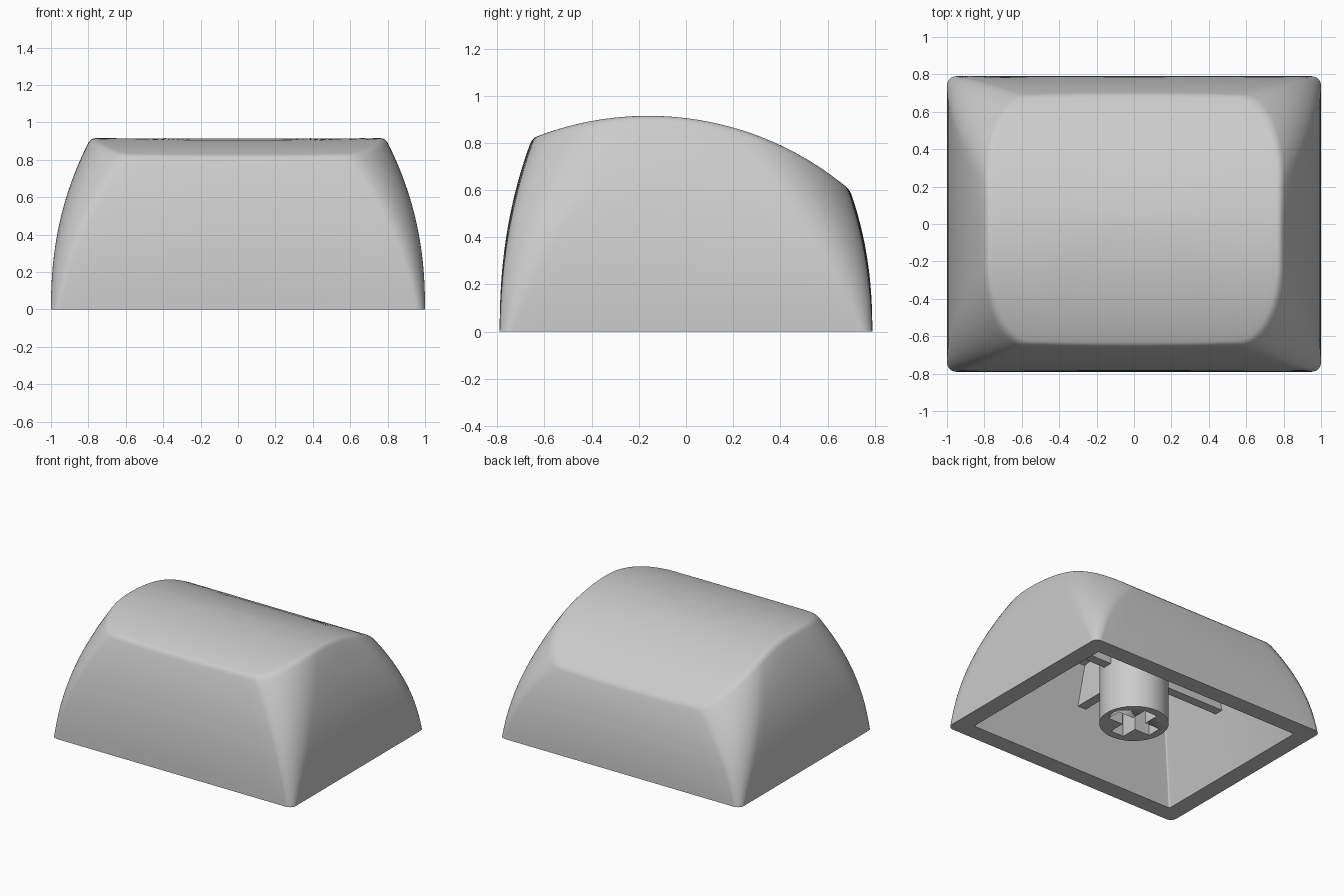
import bpy, bmesh, math
from mathutils import Vector

cube = bpy.data.objects.get("Cube")
if cube:
    bpy.data.objects.remove(cube, do_unlink=True)

grey = bpy.data.materials.new("light_grey_plastic")
grey.use_nodes = True
colour = (0.6, 0.6, 0.6, 1)
grey.diffuse_color = colour
grey.node_tree.nodes["Principled BSDF"].inputs["Base Color"].default_value = colour

ARC_Y, ARC_Z, ARC_R = -0.16, -0.405, 1.32
CEILING_GAP = 0.17
BULGE = 2.25


def top_z(y):
    """Height of the barrel-shaped top."""
    return ARC_Z + math.sqrt(ARC_R ** 2 - (y - ARC_Y) ** 2)


def outline(hx, y0, y1, rx, ry, bow=0, corner=14, side=14):
    """Rectangle with elliptical corners, always the same point count."""
    centres = [(hx - rx, y1 - ry), (rx - hx, y1 - ry), (rx - hx, y0 + ry), (hx - rx, y0 + ry)]
    arcs = []
    for q, (cx, cy) in enumerate(centres):
        angles = [(q + i / corner) * math.pi / 2 for i in range(corner + 1)]
        arcs.append([Vector((cx + rx * math.cos(a), cy + ry * math.sin(a), 0)) for a in angles])
    points = []
    for q, arc in enumerate(arcs):
        points += arc
        following = arcs[(q + 1) % 4][0]
        points += [arc[-1].lerp(following, i / side) for i in range(1, side)]
    for p in points:
        p.y *= 1 - bow * (p.x / hx) ** 2
    return points


def finish(name, bm, angle=30):
    bmesh.ops.recalc_face_normals(bm, faces=bm.faces[:])
    mesh = bpy.data.meshes.new(name)
    bm.to_mesh(mesh)
    bm.free()
    mesh.materials.append(grey)
    obj = bpy.data.objects.new(name, mesh)
    bpy.context.collection.objects.link(obj)
    bpy.ops.object.select_all(action='DESELECT')
    obj.select_set(True)
    bpy.context.view_layer.objects.active = obj
    bpy.ops.object.shade_smooth_by_angle(angle=math.radians(angle))
    return obj


def shrink(points, f, drop=0):
    """Scale an outline towards the middle and lay it on the arc."""
    ring = []
    for p in points:
        x, y = p.x * f, 0.02 + (p.y - 0.02) * f
        ring.append(Vector((x, y, top_z(y) - drop)))
    return ring


# Cap shell: bulging outer walls whose corner radii grow evenly with height
def section(s):
    b = s ** BULGE
    return outline(1 - 0.212 * b, -0.79 + 0.137 * b, 0.79 - 0.095 * b,
                   0.05 + 0.17 * s, 0.05 + 0.4 * s, 0.025 * s)


edge = shrink(section(1), 1)


def wall(s):
    return [Vector((p.x, p.y, t.z * s)) for p, t in zip(section(s), edge)]


# Soft top edge, barrel top, and the straight-walled cavity
inset = shrink(edge, 0.97)
shoulder = wall(0.965)
INNER = [0.75, 0.5, 0.25, 0.05]
ceiling = shrink(outline(0.67, -0.48, 0.48, 0.01, 0.01), 1, CEILING_GAP)
cavity_base = outline(0.87, -0.66, 0.66, 0.01, 0.01)

rings = [shrink(ceiling, f, CEILING_GAP) for f in reversed(INNER)]
rings += [ceiling, cavity_base]
rings += [wall(0.965 * i / 14) for i in range(15)]
for i in range(1, 6):
    t = i / 5
    rings.append([a.lerp(b, t).lerp(b.lerp(c, t), t) for a, b, c in zip(shoulder, edge, inset)])
rings += [shrink(edge, f) for f in [0.92, 0.85] + INNER]

bm = bmesh.new()
loops = [[bm.verts.new(p) for p in ring] for ring in rings]
for low, high in zip(loops, loops[1:]):
    n = len(low)
    for i in range(n):
        j = (i + 1) % n
        bm.faces.new((low[i], low[j], high[j], high[i]))
bm.faces.new(loops[0])
bm.faces.new(loops[-1])
finish("cap_shell", bm)


# Stem with a cross-shaped socket
def box(bm, size, centre):
    verts = bmesh.ops.create_cube(bm, size=1)["verts"]
    for v in verts:
        v.co = Vector(a * b for a, b in zip(v.co, size)) + Vector(centre)
    return verts


STEM_LOW, STEM_HIGH, STEM_RADIUS = 0.05, 0.78, 0.237
bm = bmesh.new()
made = bmesh.ops.create_cone(bm, cap_ends=True, segments=48, radius1=STEM_RADIUS,
                             radius2=STEM_RADIUS, depth=STEM_HIGH - STEM_LOW)
bmesh.ops.translate(bm, verts=made["verts"], vec=(0, 0, (STEM_LOW + STEM_HIGH) / 2))
stem = finish("stem", bm)

for name, size in (("socket_cutter_x", (0.36, 0.11, 0.6)), ("socket_cutter_y", (0.11, 0.36, 0.6))):
    bm = bmesh.new()
    box(bm, size, (0, 0, 0.15))
    cutter = finish(name, bm)
    cutter.hide_render = True
    cutter.hide_viewport = True
    cutter.display_type = 'WIRE'
    cut = stem.modifiers.new(name, 'BOOLEAN')
    cut.operation = 'DIFFERENCE'
    cut.solver = 'EXACT'
    cut.object = cutter

# Four ribs from the stem to the cavity walls, tops buried in the ceiling
RIB_LOW, RIB_WIDTH, START = 0.42, 0.07, 0.2
for name, dx, dy, reach in (("rib_left", 1, 0, 0.76), ("rib_right", -1, 0, 0.76),
                            ("rib_back", 0, 1, 0.57), ("rib_front", 0, -1, 0.57)):
    length, middle = reach - START, (reach + START) / 2
    size = (length if dx else RIB_WIDTH, length if dy else RIB_WIDTH, 1)
    bm = bmesh.new()
    for v in box(bm, size, (dx * middle, dy * middle, 0)):
        v.co.z = RIB_LOW if v.co.z < 0 else top_z(v.co.y) - CEILING_GAP + 0.03
    finish(name, bm)
